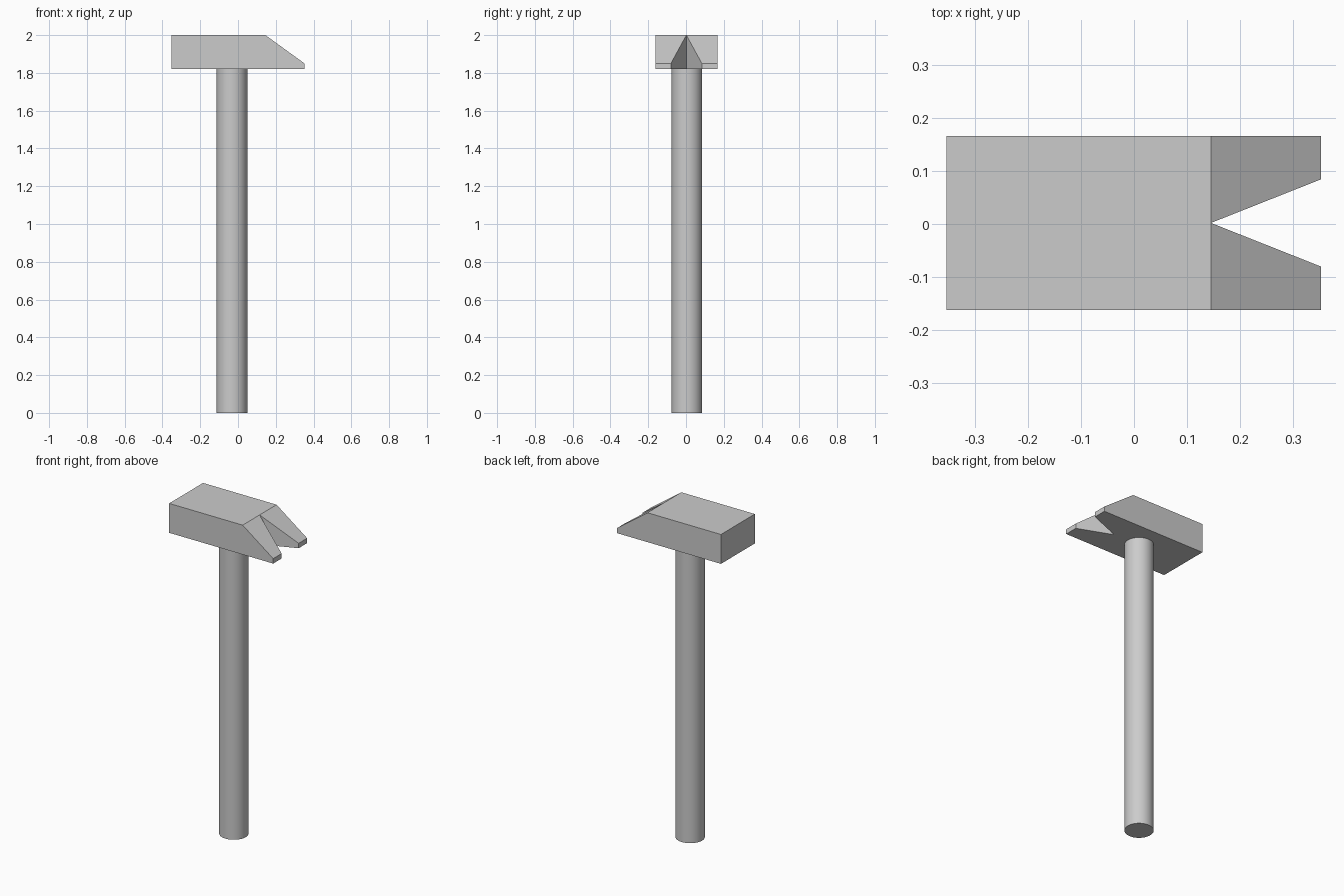
import bpy
import bmesh
import math

cube = bpy.data.objects.get("Cube")
if cube:
    bpy.data.objects.remove(cube, do_unlink=True)

grey = bpy.data.materials.new("plain_grey")
grey.use_nodes = True
colour = (0.6, 0.6, 0.6, 1)
grey.diffuse_color = colour
grey.node_tree.nodes["Principled BSDF"].inputs["Base Color"].default_value = colour

BASE, TOP, TIP_TOP = 1.82, 2.0, 1.85
BACK, CREASE, TIP = -0.353, 0.145, 0.352
HALF, GAP, MID = 0.164, 0.082, 0.002

# Hammer head: plan of the block and two claws, extruded, with the tips lowered
bm = bmesh.new()


def plan_point(x, y):
    return bm.verts.new((x, MID + y, BASE))


apex = plan_point(CREASE, 0)
shoulders = {s: plan_point(CREASE, s * HALF) for s in (-1, 1)}
corners = {s: plan_point(BACK, s * HALF) for s in (-1, 1)}
bm.faces.new((corners[-1], shoulders[-1], apex, shoulders[1], corners[1]))
for s in (-1, 1):
    claw = [shoulders[s], plan_point(TIP, s * HALF), plan_point(TIP, s * GAP), apex]
    bm.faces.new(claw if s < 0 else claw[::-1])

plan = list(bm.faces)
raised = bmesh.ops.extrude_face_region(bm, geom=plan, use_keep_orig=True)["geom"]
for v in raised:
    if isinstance(v, bmesh.types.BMVert):
        v.co.z = TIP_TOP if v.co.x > CREASE + 0.01 else TOP
bmesh.ops.recalc_face_normals(bm, faces=bm.faces)
bmesh.ops.dissolve_limit(bm, angle_limit=math.radians(1),
                         verts=bm.verts, edges=bm.edges)
mesh = bpy.data.meshes.new("hammer_head")
bm.to_mesh(mesh)
bm.free()
head = bpy.data.objects.new("hammer_head", mesh)
bpy.context.collection.objects.link(head)
mesh.materials.append(grey)

# Round handle
bpy.ops.mesh.primitive_cylinder_add(vertices=48, radius=0.081, depth=BASE,
                                    location=(-0.032, 0.005, BASE / 2))
handle = bpy.context.object
handle.name = "handle"
handle.data.materials.append(grey)
bpy.ops.object.shade_smooth_by_angle(angle=math.radians(30))
